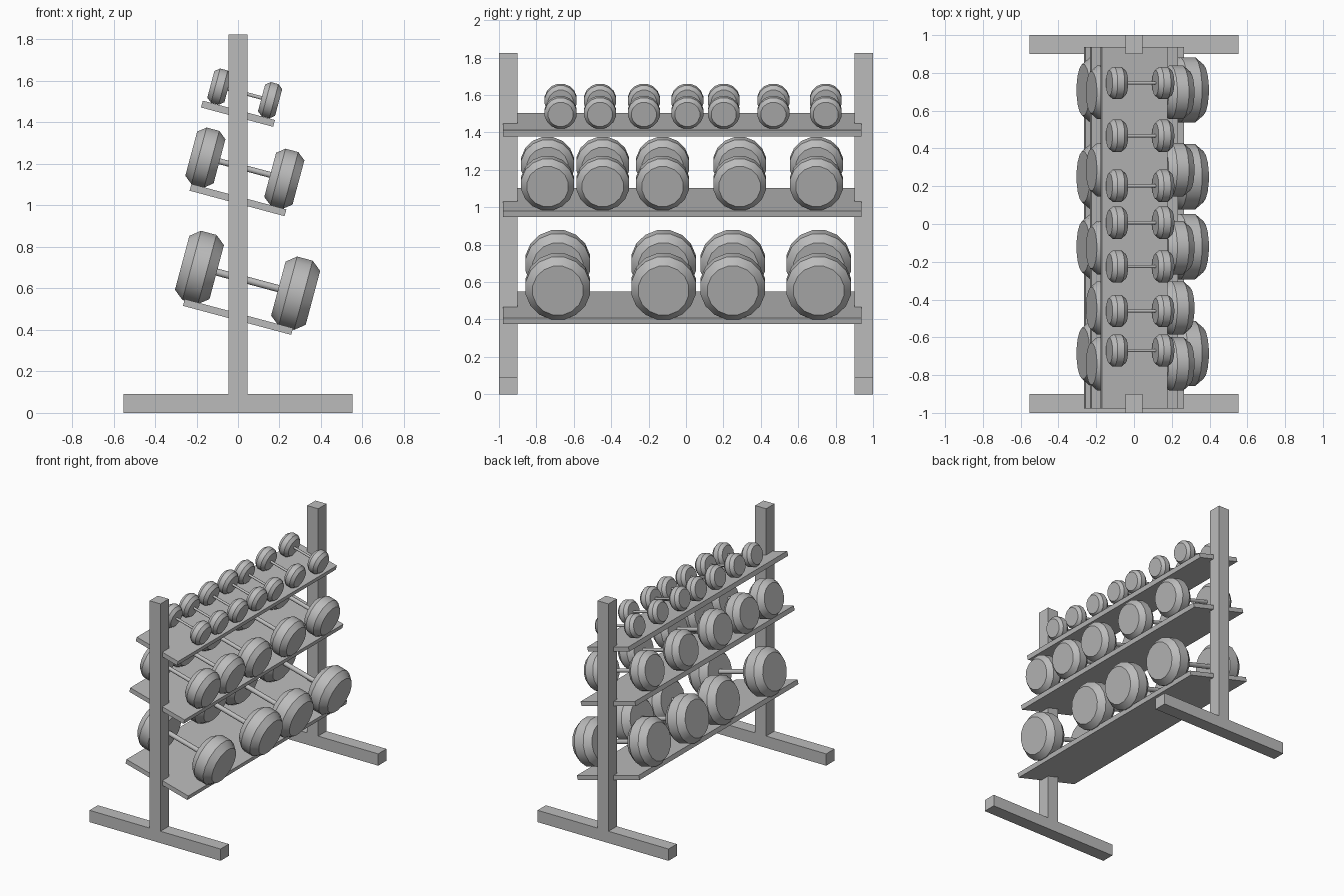
import bpy, bmesh, math
from mathutils import Matrix, Vector

cube = bpy.data.objects.get("Cube")
if cube:
    bpy.data.objects.remove(cube, do_unlink=True)

TILT = math.radians(15)
SIDES = 16

grey = bpy.data.materials.new("steel_grey")
grey.use_nodes = True
grey.diffuse_color = (0.5, 0.5, 0.5, 1)
grey.node_tree.nodes["Principled BSDF"].inputs["Base Color"].default_value = (0.5, 0.5, 0.5, 1)


def finish(name, bm, location=(0, 0, 0), tilt=0.0, smooth=False):
    bmesh.ops.recalc_face_normals(bm, faces=bm.faces)
    mesh = bpy.data.meshes.new(name)
    bm.to_mesh(mesh)
    bm.free()
    mesh.materials.append(grey)
    obj = bpy.data.objects.new(name, mesh)
    bpy.context.collection.objects.link(obj)
    obj.location = location
    obj.rotation_euler.y = tilt
    if smooth:
        bpy.ops.object.select_all(action='DESELECT')
        obj.select_set(True)
        bpy.context.view_layer.objects.active = obj
        bpy.ops.object.shade_smooth_by_angle(angle=math.radians(30))
    return obj


def box(name, size, location, tilt=0.0):
    bm = bmesh.new()
    bmesh.ops.create_cube(bm, size=1, matrix=Matrix.Diagonal((*size, 1)))
    return finish(name, bm, location, tilt)


def lathe(bm, profile, centre):
    """Turn (x, radius) points around the x axis and cap both ends."""
    rings = []
    for x, r in profile:
        angles = [math.tau * (i + 0.5) / SIDES for i in range(SIDES)]
        rings.append([bm.verts.new((centre + x, r * math.cos(a), r * math.sin(a)))
                      for a in angles])
    for a, b in zip(rings, rings[1:]):
        for i in range(SIDES):
            j = (i + 1) % SIDES
            bm.faces.new((a[i], a[j], b[j], b[i]))
    bm.faces.new(rings[0])
    bm.faces.new(rings[-1])


def dumbbell(name, r, spacing, location):
    bm = bmesh.new()
    half = spacing / 2
    head = [(-0.49 * r, 0.78 * r), (-0.22 * r, r), (0.22 * r, r), (0.49 * r, 0.78 * r)]
    for side in (-1, 1):
        lathe(bm, head, side * half)
    lathe(bm, [(-half, 0.1 * r), (half, 0.1 * r)], 0)
    return finish(name, bm, location, TILT, smooth=True)


# Two end frames: a foot and an upright each
for side, label in ((-1, "front"), (1, "back")):
    box(label + "_foot", (1.106, 0.1, 0.09), (0, side * 0.95, 0.045))
    box(label + "_upright", (0.092, 0.1, 1.734), (0, side * 0.95, 0.957))

# Tiers: shelf width and height, dumbbell radius, head spacing, x, z and positions along y
tiers = {
    "lower": (0.54, 0.4625, 0.176, 0.48, 0.046, 0.639, (-0.685, -0.12, 0.25, 0.71)),
    "middle": (0.474, 1.026, 0.144, 0.394, 0.033, 1.18, (-0.74, -0.445, -0.125, 0.287, 0.697)),
    "upper": (0.36, 1.442, 0.087, 0.253, 0.0325, 1.54,
              (-0.67, -0.46, -0.225, 0.007, 0.202, 0.467, 0.747)),
}
for tier, (width, height, r, spacing, x, z, places) in tiers.items():
    box(tier + "_shelf", (width, 1.915, 0.034), (0, -0.02, height), TILT)
    for i, y in enumerate(places):
        dumbbell(f"{tier}_dumbbell_{i + 1}", r, spacing, (x, y, z))
